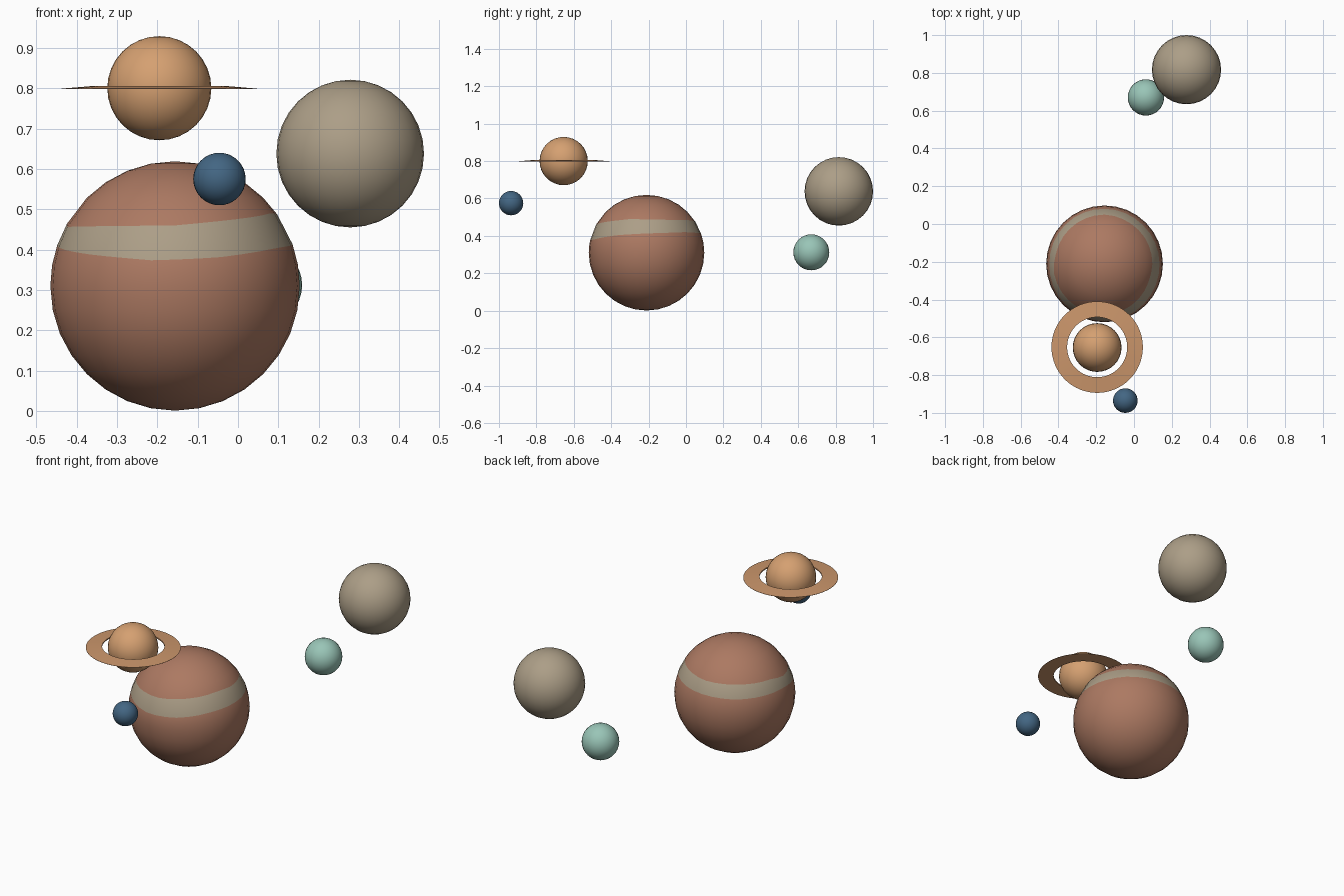
import bpy, bmesh, math

if "Cube" in bpy.data.objects:
    bpy.data.objects.remove(bpy.data.objects["Cube"])


def material(name, rgb):
    """Flat colour given as 0-255 display values, stored as linear."""
    def lin(c):
        c /= 255
        return c / 12.92 if c <= 0.04045 else ((c + 0.055) / 1.055) ** 2.4
    m = bpy.data.materials.new(name)
    m.diffuse_color = (*[lin(c) for c in rgb], 1)
    m.use_nodes = True
    m.node_tree.nodes["Principled BSDF"].inputs["Base Color"].default_value = m.diffuse_color
    return m


rust = material("rust brown", (172, 121, 98))
stone = material("stone grey", (172, 158, 135))
amber = material("amber", (213, 160, 113))
tan = material("ring tan", (203, 150, 107))
blue = material("deep blue", (67, 102, 131))
teal = material("pale teal", (153, 197, 183))


def finish(bm, name, loc, mats, angle=40):
    me = bpy.data.meshes.new(name)
    bm.to_mesh(me)
    bm.free()
    ob = bpy.data.objects.new(name, me)
    bpy.context.collection.objects.link(ob)
    ob.location = loc
    for m in mats:
        me.materials.append(m)
    bpy.ops.object.select_all(action='DESELECT')
    ob.select_set(True)
    bpy.context.view_layer.objects.active = ob
    bpy.ops.object.shade_smooth_by_angle(angle=math.radians(angle))
    return ob


def sphere(radius):
    bm = bmesh.new()
    bmesh.ops.create_uvsphere(bm, u_segments=32, v_segments=16, radius=radius)
    return bm


def table(points, az):
    """Piecewise linear lookup of height by azimuth."""
    for (a0, h0), (a1, h1) in zip(points, points[1:]):
        if a0 <= az <= a1:
            return h0 + (h1 - h0) * (az - a0) / (a1 - a0)
    return points[-1][1]


# Plain planets
for name, loc, r, mat in (
        ("grey_planet", (0.278, 0.817, 0.638), 0.183, stone),
        ("teal_planet", (0.063, 0.67, 0.312), 0.096, teal),
        ("blue_planet", (-0.046, -0.935, 0.575), 0.065, blue),
        ("ringed_planet", (-0.195, -0.654, 0.80), 0.129, amber)):
    finish(sphere(r), name, loc, [mat])

# Large planet: two latitude rings are moved to the edges of a wavy band
R, CZ = 0.309, 0.31
lower = [(0, .413), (45, .42), (90, .412), (126, .406), (182, .41),
         (225, .388), (260, .373), (290, .38), (330, .405), (360, .413)]
upper = [(0, .487), (60, .485), (90, .476), (126, .475), (175, .472),
         (185, .456), (225, .458), (270, .46), (293, .47), (342, .491),
         (360, .487)]
bm = sphere(R)
for f in bm.faces:
    lat = math.degrees(math.asin(f.calc_center_median().normalized().z))
    f.material_index = 1 if 22.5 < lat < 33.75 else 0
for v in bm.verts:
    ring = round(math.degrees(math.asin(max(-1, min(1, v.co.z / R)))) / 11.25)
    if ring not in (1, 2, 3):
        continue
    az = math.degrees(math.atan2(v.co.y, v.co.x)) % 360
    lat = math.asin((table(upper if ring == 3 else lower, az) - CZ) / R)
    if ring == 1:
        lat /= 2
    a = math.radians(az)
    v.co = (R * math.cos(lat) * math.cos(a), R * math.cos(lat) * math.sin(a),
            R * math.sin(lat))
finish(bm, "banded_planet", (-0.156, -0.211, CZ), [rust, stone])

# Thin ring, wedge section slightly raised at its inner edge
bm = bmesh.new()
section = [(0.159, -0.001), (0.242, -0.002), (0.242, -0.001), (0.159, 0.006)]
n = 64
loops = []
for i in range(n):
    a = 2 * math.pi * i / n
    loops.append([bm.verts.new((r * math.cos(a), r * math.sin(a), z))
                  for r, z in section])
for i in range(n):
    p, q = loops[i], loops[(i + 1) % n]
    for k in range(4):
        bm.faces.new((p[k], q[k], q[(k + 1) % 4], p[(k + 1) % 4]))
bmesh.ops.recalc_face_normals(bm, faces=bm.faces)
finish(bm, "planet_ring", (-0.195, -0.652, 0.80), [tan])
